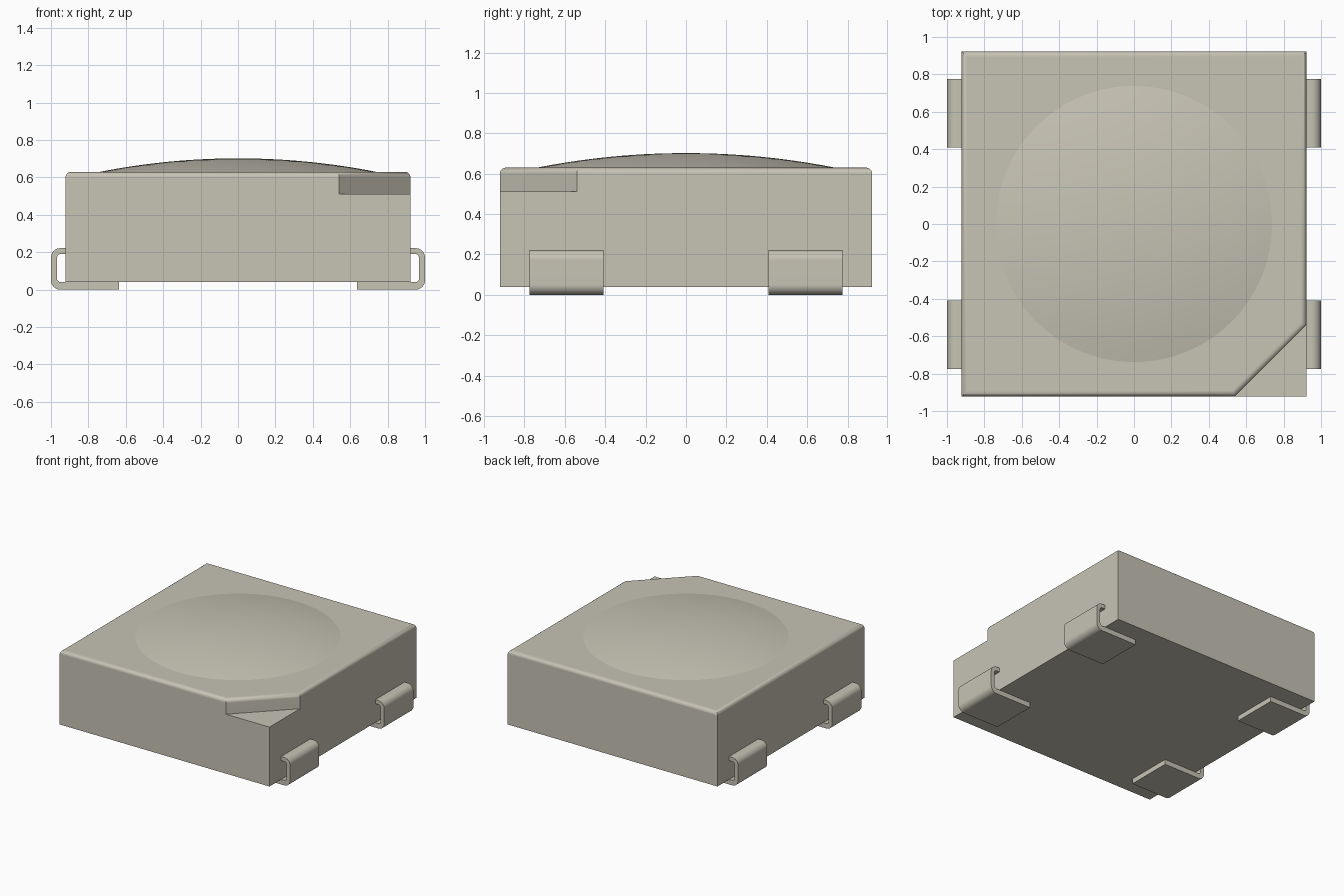
import bpy, bmesh, math

cube = bpy.data.objects.get("Cube")
if cube:
    bpy.data.objects.remove(cube, do_unlink=True)

# Single warm grey-beige colour
COLOUR = (0.57, 0.55, 0.46, 1.0)
mat = bpy.data.materials.new("warm_beige")
mat.use_nodes = True
mat.diffuse_color = COLOUR
bsdf = next(n for n in mat.node_tree.nodes if n.type == 'BSDF_PRINCIPLED')
bsdf.inputs["Base Color"].default_value = COLOUR
bsdf.inputs["Roughness"].default_value = 0.6


def finish(name, bm):
    """Turn a bmesh into a shaded object with crisp flat faces."""
    bmesh.ops.recalc_face_normals(bm, faces=bm.faces[:])
    mesh = bpy.data.meshes.new(name)
    bm.to_mesh(mesh)
    bm.free()
    mesh.materials.append(mat)
    obj = bpy.data.objects.new(name, mesh)
    bpy.context.collection.objects.link(obj)
    bpy.ops.object.select_all(action='DESELECT')
    obj.select_set(True)
    bpy.context.view_layer.objects.active = obj
    bpy.ops.object.shade_smooth_by_angle(angle=math.radians(35))
    weighted = obj.modifiers.new("weighted_normals", 'WEIGHTED_NORMAL')
    weighted.keep_sharp = True
    return obj


# Body: square block with a stepped, chamfered front corner
H, CUT = 0.922, 0.54
Z0, STEP, TOP = 0.04, 0.512, 0.63
bm = bmesh.new()
v = lambda x, y, z: bm.verts.new((x, y, z))
b_fl, b_fr, b_br, b_bl = [v(x, y, Z0) for x, y in ((-H, -H), (H, -H), (H, H), (-H, H))]
s_f, s_c, s_r = v(CUT, -H, STEP), v(H, -H, STEP), v(H, -CUT, STEP)
top = [v(x, y, TOP) for x, y in ((-H, -H), (CUT, -H), (H, -CUT), (H, H), (-H, H))]
t_fl, t_f, t_r, t_br, t_bl = top
for loop in ((b_fl, b_bl, b_br, b_fr),                    # underside
             (b_fl, b_fr, s_c, s_f, t_f, t_fl),           # front
             (b_fr, b_br, t_br, t_r, s_r, s_c),           # right-hand side
             (b_br, b_bl, t_bl, t_br),                    # back
             (b_bl, b_fl, t_fl, t_bl),                    # other side
             (s_f, s_c, s_r), (s_f, s_r, t_r, t_f)):      # step and chamfer
    bm.faces.new(loop)
lid = bm.faces.new(top)
# Round over the top rim only
bmesh.ops.bevel(bm, geom=list(lid.edges), offset=0.03, segments=6,
                profile=0.5, affect='EDGES', clamp_overlap=True)
finish("body", bm)

# Dome: shallow spherical cap revolved about z
RIM, RISE = 0.738, 0.072
R = (RIM ** 2 + RISE ** 2) / (2 * RISE)
sweep = math.asin(RIM / R)
N = 14
bm = bmesh.new()
profile = [bm.verts.new((R * math.sin(sweep * i / N), 0,
                         TOP + RISE - R * (1 - math.cos(sweep * i / N)))) for i in range(N + 1)]
profile.append(bm.verts.new((RIM, 0, TOP - 0.01)))
edges = [bm.edges.new(pair) for pair in zip(profile, profile[1:])]
bmesh.ops.spin(bm, geom=profile + edges, cent=(0, 0, 0), axis=(0, 0, 1),
               angle=math.tau, steps=96)
bmesh.ops.remove_doubles(bm, verts=bm.verts[:], dist=1e-4)
finish("dome", bm)


def arc(cx, cz, r, start, end, steps=6):
    """Points of an arc in the x-z plane, angles in degrees."""
    return [(cx + r * math.cos(math.radians(start + (end - start) * i / steps)),
             cz + r * math.sin(math.radians(start + (end - start) * i / steps)))
            for i in range(steps + 1)]


# Terminal section: short upper tab, outer wall, long foot pad
OUT, INN, TALL = 0.05, 0.02, 0.222
section = ([(0.915, TALL)] + arc(1 - OUT, TALL - OUT, OUT, 90, 0)
           + arc(1 - OUT, OUT, OUT, 0, -90) + [(0.635, 0.0), (0.635, 0.04)]
           + arc(0.968 - INN, 0.04 + INN, INN, -90, 0)
           + arc(0.968 - INN, 0.19 - INN, INN, 0, 90) + [(0.915, 0.19)])


def terminal(name, side, y0, y1):
    bm = bmesh.new()
    face = bm.faces.new([bm.verts.new((side * x, y0, z)) for x, z in section])
    ext = bmesh.ops.extrude_face_region(bm, geom=[face], use_keep_orig=True)
    moved = [g for g in ext["geom"] if isinstance(g, bmesh.types.BMVert)]
    bmesh.ops.translate(bm, verts=moved, vec=(0, y1 - y0, 0))
    finish(name, bm)


for side, side_name in ((1, "left"), (-1, "right")):
    terminal("front_" + side_name + "_terminal", side, -0.775, -0.408)
    terminal("back_" + side_name + "_terminal", side, 0.408, 0.775)
